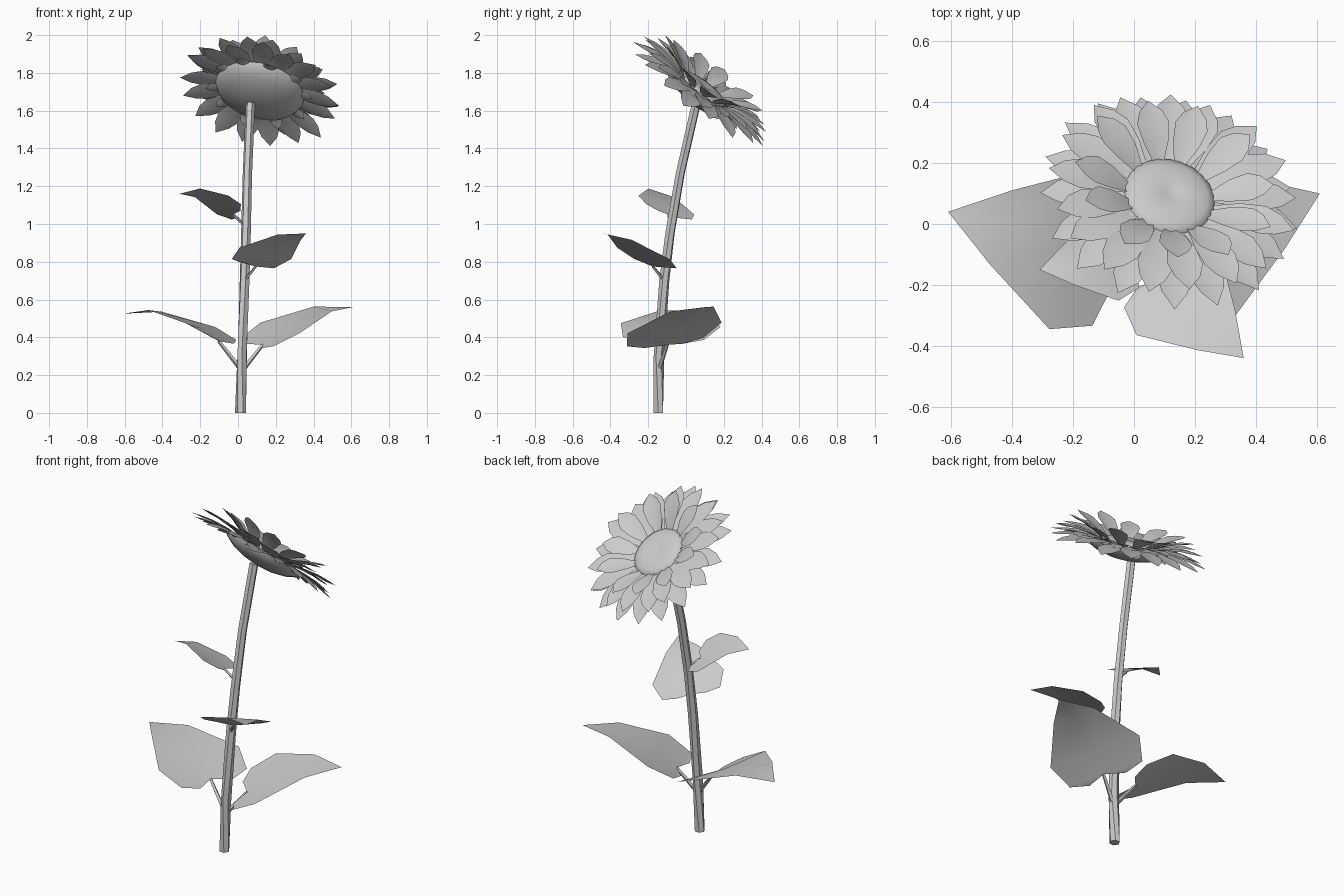
import bpy, math, random
from mathutils import Vector, Matrix

if "Cube" in bpy.data.objects:
    bpy.data.objects.remove(bpy.data.objects["Cube"])

random.seed(4)


def make(name, verts, faces, matrix=None, angle=40):
    me = bpy.data.meshes.new(name)
    me.from_pydata([tuple(v) for v in verts], [], faces)
    me.update()
    ob = bpy.data.objects.new(name, me)
    bpy.context.collection.objects.link(ob)
    if matrix:
        ob.matrix_world = matrix
    bpy.ops.object.select_all(action='DESELECT')
    ob.select_set(True)
    bpy.context.view_layer.objects.active = ob
    bpy.ops.object.shade_smooth_by_angle(angle=math.radians(angle))
    return ob


def tube(name, path, radii, sides):
    """Low-poly tube through the path points, capped at both ends."""
    pts = [Vector(p) for p in path]
    verts, faces = [], []
    for i, p in enumerate(pts):
        d = pts[min(i + 1, len(pts) - 1)] - pts[max(i - 1, 0)]
        if i == 0 and p.z == 0:
            d = Vector((0, 0, 1))
        q = d.to_track_quat('Z', 'Y')
        for k in range(sides):
            a = math.tau * k / sides
            verts.append(p + q @ Vector((math.cos(a), math.sin(a), 0)) * radii[i])
    for i in range(len(pts) - 1):
        for k in range(sides):
            a, b = i * sides + k, i * sides + (k + 1) % sides
            faces.append((a, b, b + sides, a + sides))
    faces.append(tuple(reversed(range(sides))))
    faces.append(tuple(range(len(verts) - sides, len(verts))))
    return make(name, verts, faces, angle=30)


def lathe(name, profile, matrix, segs=24):
    """Spin (radius, height) points about z; the last point is on the axis."""
    verts, faces = [], []
    for r, h in profile[:-1]:
        for k in range(segs):
            a = math.tau * k / segs
            verts.append((r * math.cos(a), r * math.sin(a), h))
    verts.append((0, 0, profile[-1][1]))
    n = len(profile) - 1
    up = profile[-1][1] > profile[0][1]
    for i in range(n):
        for k in range(segs):
            a, b = i * segs + k, i * segs + (k + 1) % segs
            f = (a, b, b + segs, a + segs) if i < n - 1 else (a, b, n * segs)
            faces.append(f if up else f[::-1])
    return make(name, verts, faces, matrix, 60)


# Stem
tube("stem", [(0.013, -0.147, 0), (0.022, -0.143, 0.3), (0.035, -0.115, 0.7),
              (0.042, -0.085, 0.95), (0.05, -0.03, 1.27), (0.066, 0.055, 1.64)],
     [0.029, 0.028, 0.027, 0.026, 0.025, 0.025], 6)


# Leaves: shared outline as (distance along, half width), heights per leaf
EDGE = [(0.07, 0.11), (0.09, 0.22), (0.22, 0.27), (0.465, 0.123)]


def leaf(name, root, tip, heights, roll):
    root, tip = Vector(root), Vector(tip)
    d = Vector((tip.x - root.x, tip.y - root.y, 0))
    s = d.length / 0.64
    d.normalize()
    side = Vector((-d.y, d.x, 0))

    def at(along, w, z):
        p = root + d * along * s + side * w * s
        return Vector((p.x, p.y, z + roll * w / 0.27))

    h = heights
    verts = [at(0.12, 0, h[1] - 0.015), at(0.22, 0, h[2] - 0.015),
             at(0.465, 0, h[3]), tip]
    faces = []
    for sg in (1, -1):
        b = len(verts)
        verts += [at(a, w * sg, h[i]) for i, (a, w) in enumerate(EDGE)]
        fs = [(0, b + 1, b), (0, 1, b + 2, b + 1), (1, 2, b + 3, b + 2), (2, 3, b + 3)]
        faces += [f if sg > 0 else f[::-1] for f in fs]
    make(name, verts, faces)
    # Leaf stalk
    r = 0.013 * s ** 0.5
    tube(name + "_stalk", [root, root.lerp(verts[0], 0.5), verts[0]],
         [r, r * 0.85, r * 0.7], 4)


leaf("lower_left_leaf", (0.015, -0.145, 0.23), (-0.61, 0.04, 0.525),
     (0.37, 0.395, 0.465, 0.54), 0.01)
leaf("lower_right_leaf", (0.02, -0.145, 0.22), (0.61, 0.10, 0.56),
     (0.355, 0.375, 0.45, 0.55), 0.028)
leaf("middle_leaf", (0.033, -0.115, 0.70), (0.36, -0.44, 0.95),
     (0.785, 0.79, 0.845, 0.93), -0.03)
leaf("upper_leaf", (0.04, -0.08, 0.99), (-0.31, -0.15, 1.16),
     (1.05, 1.065, 1.1, 1.165), 0.05)

# Flower head frame, tilted back and slightly to the right
normal = Vector((0.21, 0.59, 0.77)).normalized()
head = Matrix.Translation((0.118, 0.095, 1.72)) @ normal.to_track_quat('Z', 'Y').to_matrix().to_4x4()

lathe("seed_disc", [(0.155, -0.02), (0.15, -0.003), (0.125, 0.009), (0.085, 0.016),
                    (0.045, 0.017), (0.02, 0.011), (0, 0.009)], head)
lathe("flower_back", [(0.15, -0.008), (0.24, -0.015), (0.225, -0.038), (0.17, -0.068),
                      (0.09, -0.09), (0, -0.097)], head)


# Petal rings: cupped pointed blades
SHAPE = [(0, 0.35), (0.3, 0.8), (0.6, 1.0), (0.8, 0.72)]


def petal_ring(name, count, r0, r1, h0, h1, width, phase, jitter):
    verts, faces = [], []
    for k in range(count):
        a = math.tau * (k + phase) / count + random.uniform(-0.05, 0.05)
        tip = r1 + random.uniform(-jitter, jitter * 0.3)
        end = h1 + random.uniform(-0.015, 0.015)
        rot = Matrix.Rotation(a, 3, 'Z')
        b = len(verts)
        for u, w in SHAPE:
            r = r0 + (tip - r0) * u
            h = h0 + (end - h0) * u + 0.015 * math.sin(math.pi * u)
            for sg in (-1, 0, 1):
                verts.append(rot @ Vector((r, sg * w * width, h - (0.008 if sg == 0 else 0))))
        verts.append(rot @ Vector((tip, 0, end)))
        for i in range(len(SHAPE) - 1):
            for j in (0, 1):
                q = b + i * 3 + j
                faces.append((q, q + 3, q + 4, q + 1))
        faces += [(b + 9, b + 12, b + 10), (b + 10, b + 12, b + 11)]
    make(name, verts, faces, head)


petal_ring("outer_petals", 17, 0.15, 0.445, -0.01, -0.04, 0.06, 0.0, 0.02)
petal_ring("middle_petals", 17, 0.145, 0.42, -0.005, 0.02, 0.06, 0.5, 0.02)
petal_ring("inner_petals", 11, 0.14, 0.345, -0.002, 0.085, 0.055, 0.25, 0.02)
petal_ring("back_sepals", 10, 0.19, 0.29, -0.035, -0.04, 0.035, 0.3, 0.01)
